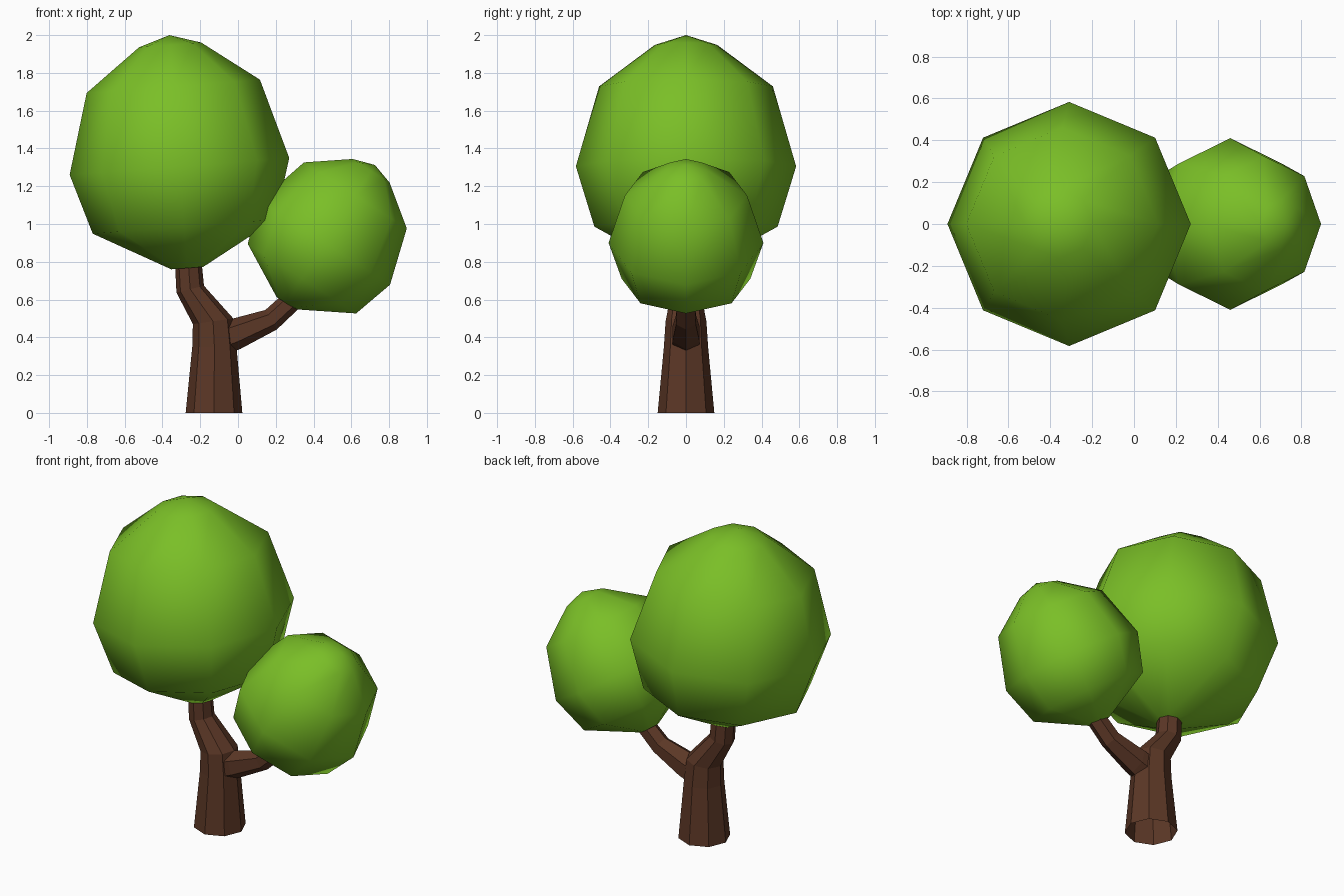
import bpy, bmesh, math
from mathutils import Vector, Matrix

if "Cube" in bpy.data.objects:
    bpy.data.objects.remove(bpy.data.objects["Cube"])


def material(name, rgb):
    m = bpy.data.materials.new(name)
    m.diffuse_color = (*rgb, 1)
    m.use_nodes = True
    m.node_tree.nodes["Principled BSDF"].inputs["Base Color"].default_value = m.diffuse_color
    return m


green = material("leaf green", (0.195, 0.52, 0.02))
brown = material("bark brown", (0.105, 0.038, 0.019))


def loft(name, rings, sides, mat, tip=None, cap_bottom=False, smooth=False):
    """Skin rings (x, z, radius, tilt degrees towards +x); tip closes the top in a point."""
    bm = bmesh.new()
    loops = []
    for x, z, r, tilt in rings:
        rot = Matrix.Rotation(math.radians(tilt), 3, 'Y')
        loop = []
        for i in range(sides):
            a = 2 * math.pi * i / sides
            p = rot @ Vector((r * math.cos(a), r * math.sin(a), 0))
            loop.append(bm.verts.new(p + Vector((x, 0, z))))
        loops.append(loop)
    for lo, hi in zip(loops, loops[1:]):
        for i in range(sides):
            j = (i + 1) % sides
            bm.faces.new((lo[i], lo[j], hi[j], hi[i]))
    if tip:
        t = bm.verts.new((tip[0], 0, tip[1]))
        top = loops[-1]
        for i in range(sides):
            bm.faces.new((top[i], top[(i + 1) % sides], t))
    if cap_bottom:
        bm.faces.new(loops[0][::-1])
    for f in bm.faces:
        f.smooth = smooth
    me = bpy.data.meshes.new(name)
    bm.to_mesh(me)
    bm.free()
    me.materials.append(mat)
    ob = bpy.data.objects.new(name, me)
    bpy.context.collection.objects.link(ob)
    return ob


def crown(name, x, z, size, tilt):
    """Eight-sided egg-shaped foliage; profile is (height, radius) around the widest ring."""
    profile = [(-0.54, 0.085), (-0.32, 0.485), (0, 0.583), (0.425, 0.46), (0.645, 0.165)]
    s, c = math.sin(math.radians(tilt)), math.cos(math.radians(tilt))
    rings = [(x + h * size * s, z + h * size * c, r * size, tilt) for h, r in profile]
    tip = (x + 0.697 * size * s, z + 0.697 * size * c)
    return loft(name, rings, 8, green, tip, cap_bottom=True, smooth=True)


# Foliage
crown("large_crown", -0.31, 1.305, 1.0, -4.4)
crown("small_crown", 0.46, 0.90, 0.703, 32.7)

# Trunk bending into the left branch (open at the base)
loft("trunk", [(-0.127, 0, 0.15, 0), (-0.125, 0.35, 0.117, 0), (-0.132, 0.485, 0.108, -8),
               (-0.253, 0.655, 0.075, -14), (-0.265, 0.82, 0.07, -3)], 8, brown)

# Right branch
loft("side_branch", [(-0.10, 0.385, 0.085, 68), (-0.01, 0.418, 0.083, 75),
                     (0.175, 0.493, 0.06, 60), (0.34, 0.645, 0.055, 48)], 6, brown)
